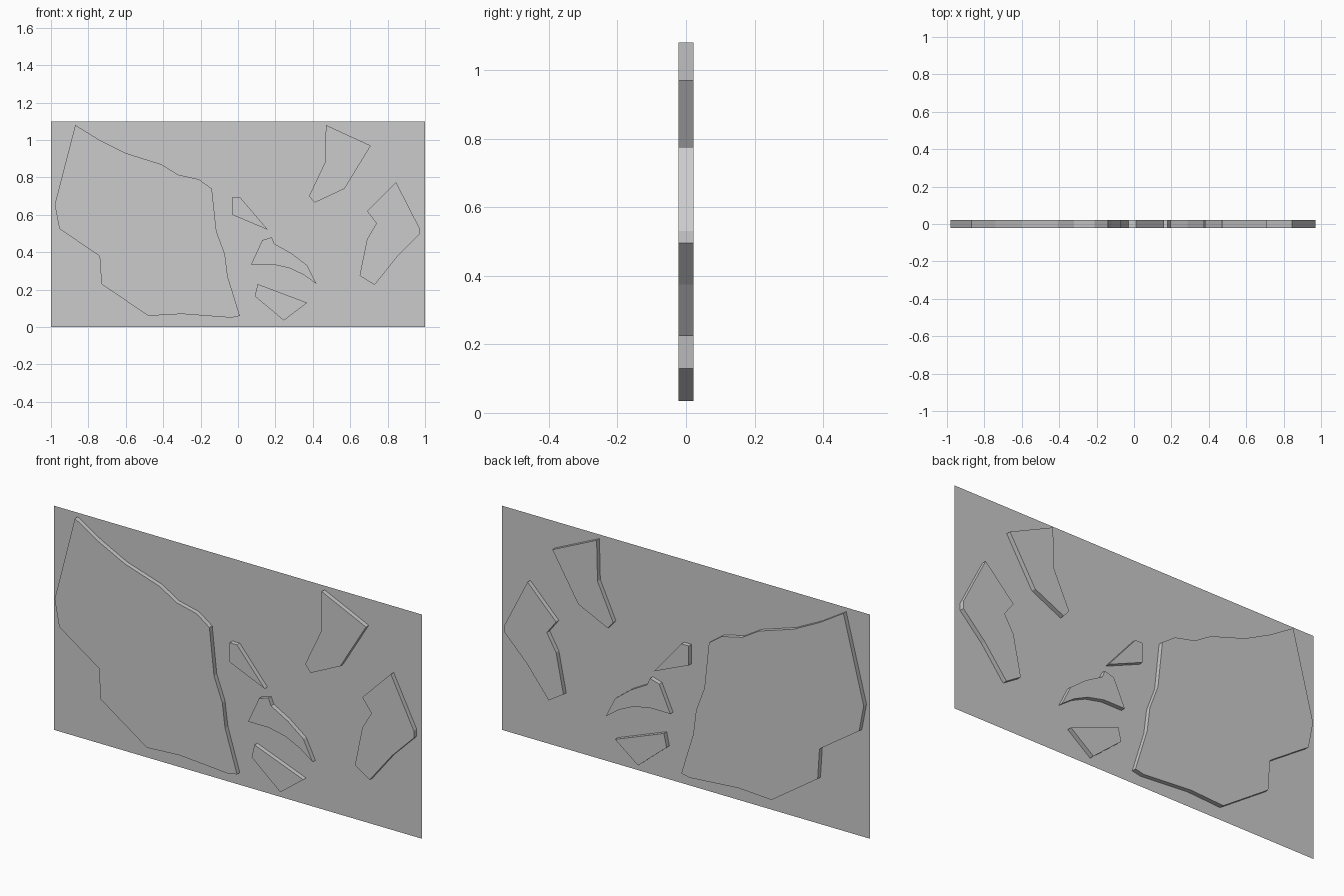
import bpy
import bmesh
from mathutils import Vector

default_cube = bpy.data.objects.get("Cube")
if default_cube:
    bpy.data.objects.remove(default_cube, do_unlink=True)

WIDTH, HEIGHT, THICKNESS = 2.0, 1.1, 0.044

# One plain grey for everything
grey = bpy.data.materials.new("plain_grey")
grey.use_nodes = True
colour = (0.6, 0.6, 0.6, 1.0)
grey.diffuse_color = colour
grey.node_tree.nodes["Principled BSDF"].inputs["Base Color"].default_value = colour


def add_slab(name, outline, thickness):
    """Make a flat outline in the XZ plane, thickened evenly about y = 0."""
    bm = bmesh.new()
    corners = [bm.verts.new((x, -thickness / 2, z)) for x, z in outline]
    front_face = bm.faces.new(corners)
    if thickness:
        extruded = bmesh.ops.extrude_face_region(bm, geom=[front_face], use_keep_orig=True)
        moved = [item for item in extruded["geom"] if isinstance(item, bmesh.types.BMVert)]
        bmesh.ops.translate(bm, verts=moved, vec=Vector((0, thickness, 0)))
        bmesh.ops.recalc_face_normals(bm, faces=bm.faces)
    mesh = bpy.data.meshes.new(name)
    bm.to_mesh(mesh)
    bm.free()
    mesh.materials.append(grey)
    slab = bpy.data.objects.new(name, mesh)
    bpy.context.collection.objects.link(slab)
    return slab


# Thin backing sheet through the middle of the shards
half = WIDTH / 2
add_slab("backing_sheet", [(-half, 0), (half, 0), (half, HEIGHT), (-half, HEIGHT)], 0)

# Large broken piece on the right half
add_slab("large_shard", [
    (-.87, 1.08), (-.74, 1), (-.6, .93), (-.41, .87), (-.32, .815), (-.21, .79),
    (-.14, .74), (-.115, .51), (-.07, .39), (-.055, .27), (.01, .06), (-.035, .05),
    (-.3, .07), (-.48, .06), (-.73, .23), (-.74, .38), (-.955, .525), (-.98, .655),
], THICKNESS)

# Two medium pieces
add_slab("upper_shard", [
    (.47, 1.08), (.71, .97), (.57, .74), (.41, .665), (.38, .7), (.465, .88),
], THICKNESS)
add_slab("outer_shard", [
    (.845, .775), (.97, .53), (.97, .495), (.85, .375), (.73, .225),
    (.65, .275), (.69, .47), (.74, .555), (.69, .62),
], THICKNESS)

# Three small slivers in the middle
add_slab("small_sliver", [(-.03, .695), (.01, .695), (.16, .52), (-.03, .6)], THICKNESS)
add_slab("curved_sliver", [
    (.13, .465), (.18, .48), (.195, .445), (.285, .395), (.37, .33),
    (.42, .23), (.35, .28), (.275, .315), (.185, .335), (.07, .335),
], THICKNESS)
add_slab("lower_sliver", [(.105, .23), (.37, .13), (.245, .035), (.09, .165)], THICKNESS)
